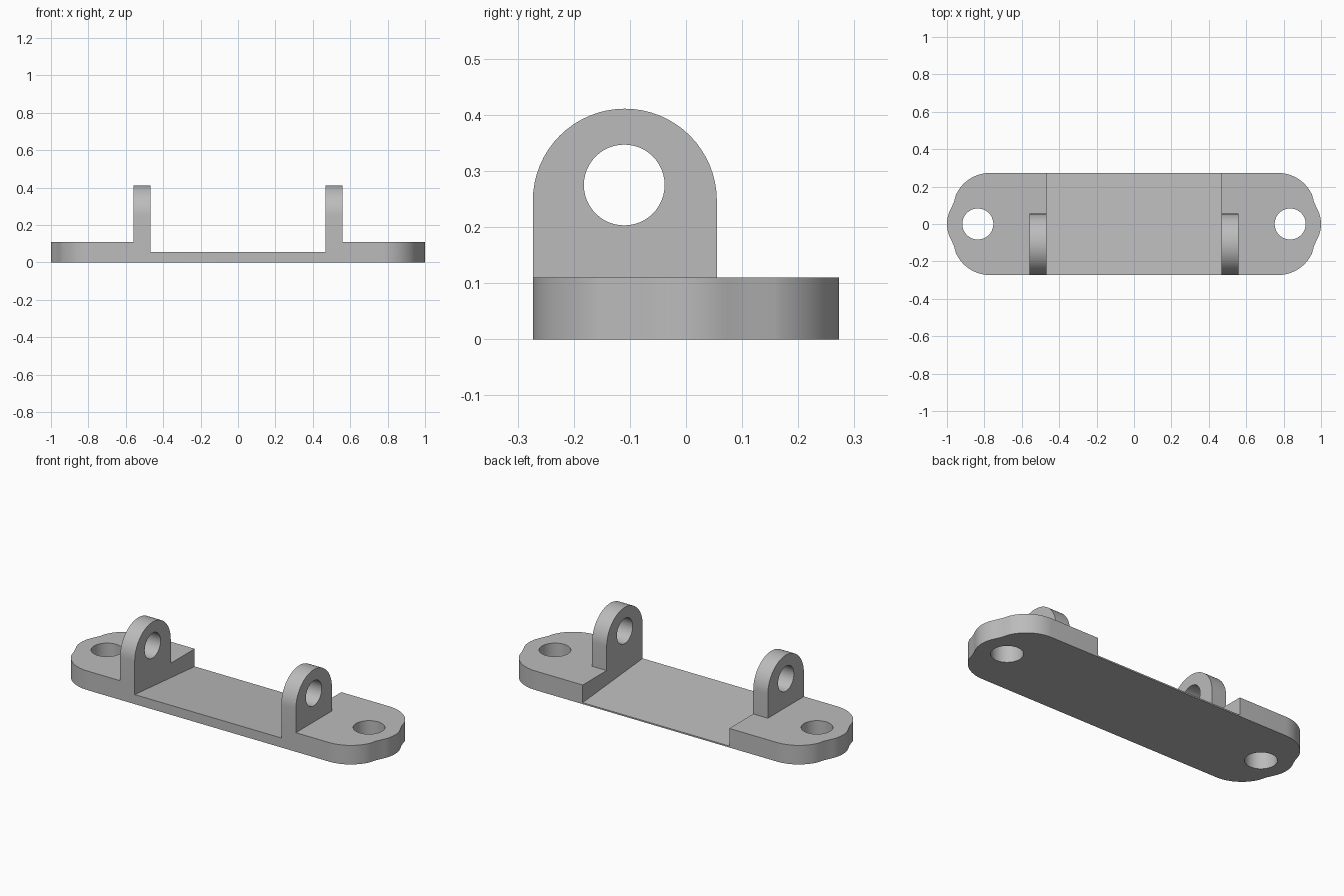
import bpy
import bmesh
from math import cos, sin, radians
from mathutils import Vector

cube = bpy.data.objects.get("Cube")
if cube:
    bpy.data.objects.remove(cube, do_unlink=True)

grey = bpy.data.materials.new("plain grey")
grey.use_nodes = True
COLOUR = (0.5, 0.5, 0.5, 1)
grey.diffuse_color = COLOUR
grey.node_tree.nodes["Principled BSDF"].inputs["Base Color"].default_value = COLOUR

HALF_W = 0.273     # half depth of the base
PAD_H = 0.11       # thickness of the end pads
STEP_X = 0.467     # inner edge of the pads and lugs
HOLE_X = 0.835     # screw holes
LUG_Y, LUG_R, LUG_T = -0.109, 0.164, 0.093


def arc(cx, cy, r, start, end, steps):
    """Points along an arc, angles in degrees."""
    angles = [radians(start + (end - start) * i / steps) for i in range(steps + 1)]
    return [(cx + r * cos(a), cy + r * sin(a)) for a in angles]


def prism(name, profile, low, high, axis):
    """Extrude a 2D profile along z (profile is x, y) or x (profile is y, z)."""
    bm = bmesh.new()
    place = (lambda p: (p[0], p[1], low)) if axis == "z" else (lambda p: (low, p[0], p[1]))
    face = bm.faces.new([bm.verts.new(place(p)) for p in profile])
    ext = bmesh.ops.extrude_face_region(bm, geom=[face])
    shift = Vector((0, 0, high - low)) if axis == "z" else Vector((high - low, 0, 0))
    moved = [g for g in ext["geom"] if isinstance(g, bmesh.types.BMVert)]
    bmesh.ops.translate(bm, verts=moved, vec=shift)
    bmesh.ops.recalc_face_normals(bm, faces=bm.faces)
    mesh = bpy.data.meshes.new(name)
    bm.to_mesh(mesh)
    bm.free()
    mesh.materials.append(grey)
    obj = bpy.data.objects.new(name, mesh)
    bpy.context.collection.objects.link(obj)
    return obj


def finish(obj, cutters):
    """Cut away the cutters, then smooth the curved walls."""
    bpy.ops.object.select_all(action="DESELECT")
    obj.select_set(True)
    bpy.context.view_layer.objects.active = obj
    for cutter in cutters:
        cutter.hide_render = True
        mod = obj.modifiers.new("cut", "BOOLEAN")
        mod.operation = "DIFFERENCE"
        mod.solver = "EXACT"
        mod.object = cutter
        bpy.ops.object.modifier_apply(modifier=mod.name)
        bpy.data.objects.remove(cutter, do_unlink=True)
    bpy.ops.object.shade_smooth_by_angle(angle=radians(30))


# Base outline: one quarter with a rounded corner, a slight waist and a round nose
quarter = arc(0.77, HALF_W - 0.2, 0.2, 90, 25, 14)
quarter += [(0.963, 0.117)]
quarter += arc(HOLE_X, 0, 0.165, 28, 0, 6)
right = quarter + [(x, -y) for x, y in reversed(quarter[:-1])]
outline = right + [(-x, y) for x, y in reversed(right)]
base = prism("base_plate", outline, 0, PAD_H, "z")

# Sloping floor between the pads, and the two screw holes
slope = [(-0.3, 0.057), (0.3, 0.006), (0.3, 0.2), (-0.3, 0.2)]
cutters = [prism("floor_cutter", slope, -STEP_X, STEP_X, "x")]
for side in (-1, 1):
    ring = arc(side * HOLE_X, 0, 0.083, 0, 360, 48)[:-1]
    cutters.append(prism("screw_hole_cutter", ring, -0.1, 0.3, "z"))
finish(base, cutters)

# Upright lugs with round tops and a pin hole
lug_profile = [(LUG_Y - LUG_R, PAD_H), (LUG_Y + LUG_R, PAD_H)]
lug_profile += arc(LUG_Y, 0.411 - LUG_R, LUG_R, 0, 180, 32)
pin_ring = arc(LUG_Y - 0.001, 0.275, 0.072, 0, 360, 48)[:-1]
for name, inner in (("right_lug", -STEP_X - LUG_T), ("left_lug", STEP_X)):
    lug = prism(name, lug_profile, inner, inner + LUG_T, "x")
    finish(lug, [prism("pin_hole_cutter", pin_ring, inner - 0.1, inner + LUG_T + 0.1, "x")])
